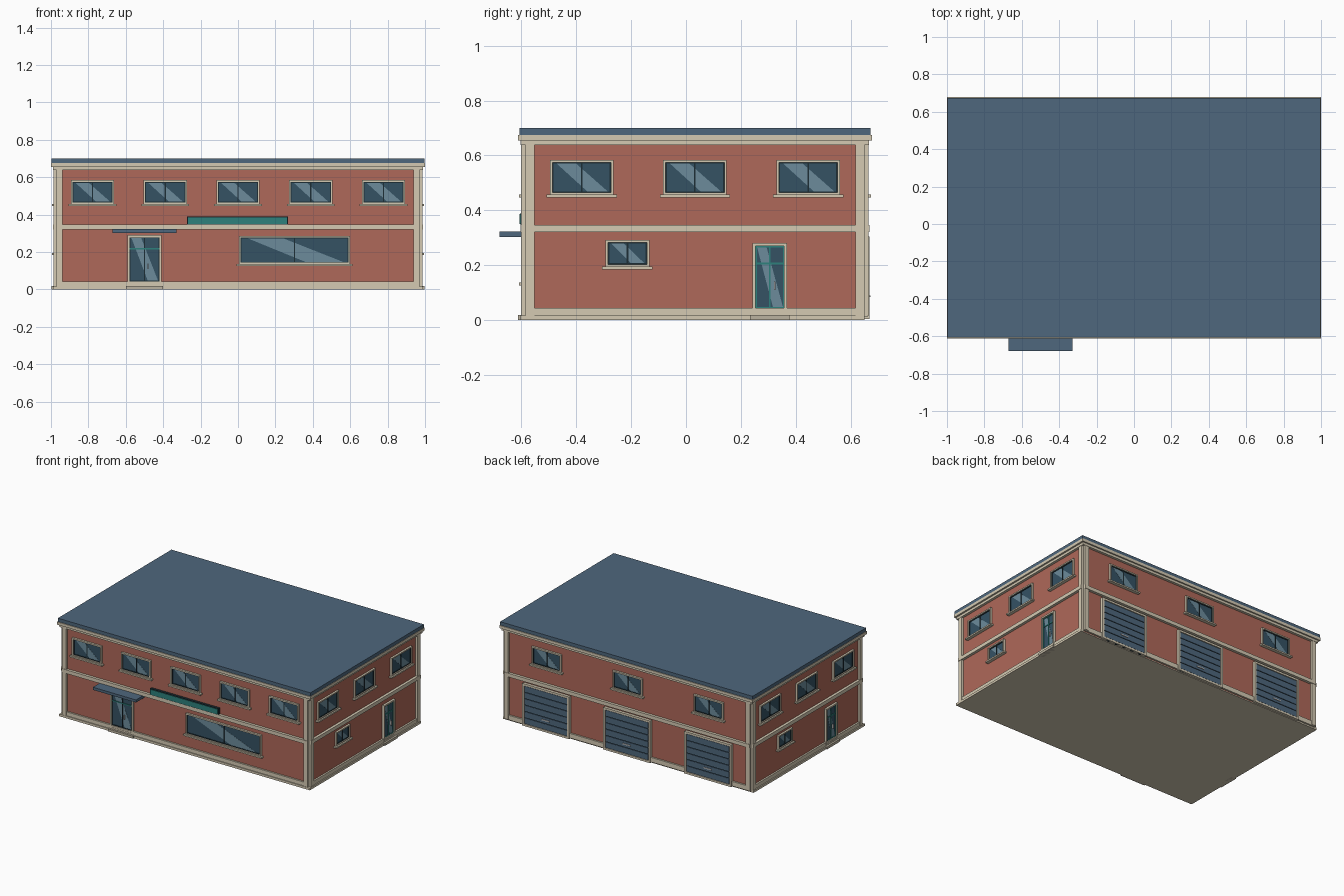
import bpy, bmesh
from mathutils import Vector

if "Cube" in bpy.data.objects:
    bpy.data.objects.remove(bpy.data.objects["Cube"])

COL = {
    "brick": (0.43, 0.14, 0.10), "cream": (0.66, 0.59, 0.45), "slate": (0.077, 0.136, 0.205),
    "glass": (0.035, 0.085, 0.127), "glint": (0.15, 0.26, 0.33), "teal": (0.026, 0.22, 0.20),
    "dark": (0.012, 0.027, 0.035), "metal": (0.55, 0.57, 0.55), "stone": (0.50, 0.45, 0.35),
}
MAT = {}
for key, c in COL.items():
    MAT[key] = bpy.data.materials.new(key)
    MAT[key].diffuse_color = (*c, 1)

# Wall body extents, and a local frame (origin, along, outward) for each facade
X, Y0, Y1 = 0.97, -0.585, 0.65
YC, YH = (Y0 + Y1) / 2, (Y1 - Y0) / 2
SIDES = {
    "front": (Vector((0, Y0, 0)), Vector((1, 0, 0)), Vector((0, -1, 0)), X),
    "right": (Vector((X, YC, 0)), Vector((0, 1, 0)), Vector((1, 0, 0)), YH),
    "back": (Vector((0, Y1, 0)), Vector((-1, 0, 0)), Vector((0, 1, 0)), X),
    "left": (Vector((-X, YC, 0)), Vector((0, -1, 0)), Vector((-1, 0, 0)), YH),
}


def rect(u0, u1, z0, z1):
    return [(u0, z0), (u1, z0), (u1, z1), (u0, z1)]


def build(name, side, parts):
    """Extrude facade outlines (points, inner depth, outer depth, colour) into one object."""
    o, u, n, _ = SIDES[side]
    bm = bmesh.new()
    me = bpy.data.meshes.new(name)
    slots = []
    for pts, d0, d1, col in parts:
        if col not in slots:
            slots.append(col)
            me.materials.append(MAT[col])
        a, b = [[bm.verts.new(o + u * p + n * d + Vector((0, 0, z))) for p, z in pts] for d in (d0, d1)]
        k = len(pts)
        faces = [bm.faces.new(a[::-1]), bm.faces.new(b)]
        faces += [bm.faces.new((a[i], a[(i + 1) % k], b[(i + 1) % k], b[i])) for i in range(k)]
        for f in faces:
            f.material_index = slots.index(col)
    bmesh.ops.recalc_face_normals(bm, faces=bm.faces)
    bm.to_mesh(me)
    bm.free()
    ob = bpy.data.objects.new(name, me)
    bpy.context.collection.objects.link(ob)
    return ob


def block(name, x0, x1, y0, y1, z0, z1, col):
    return build(name, "front", [(rect(x0, x1, z0, z1), Y0 - y1, Y0 - y0, col)])


def border(u0, u1, z0, z1, t, d, col):
    return [(rect(u0, u0 + t, z0, z1), -0.005, d, col), (rect(u1 - t, u1, z0, z1), -0.005, d, col),
            (rect(u0 + t, u1 - t, z1 - t, z1), -0.005, d, col),
            (rect(u0 + t, u1 - t, z0, z0 + t), -0.005, d, col)]


def glazing(u0, u1, z0, z1, sash):
    """Pane with a slanted reflection, sash border and centre mullion."""
    w, c = u1 - u0, (u0 + u1) / 2
    shine = [(u0 + 0.62 * w, z0), (u0 + 0.97 * w, z0), (u0 + 0.38 * w, z1), (u0 + 0.05 * w, z1)]
    return ([(rect(u0, u1, z0, z1), -0.005, 0.004, "glass"), (shine, 0.003, 0.005, "glint")]
            + border(u0, u1, z0, z1, 0.005, 0.008, sash)
            + [(rect(c - 0.003, c + 0.003, z0, z1), 0, 0.008, sash)])


def window(name, side, c, w, z0, z1):
    u0, u1, t = c - w / 2, c + w / 2, 0.009
    parts = border(u0, u1, z0, z1, t, 0.014, "cream")
    parts += glazing(u0 + t, u1 - t, z0 + t, z1 - t, "dark")
    parts += [(rect(u0 - 0.012, u1 + 0.012, z0 - 0.008, z0 + 0.002), -0.005, 0.024, "cream")]
    build(name, side, parts)


def door(name, side, c, w, z1, sash, zt):
    u0, u1, t, z0 = c - w / 2, c + w / 2, 0.011, 0.02
    parts = border(u0, u1, z0, z1, t, 0.016, "cream")
    parts += glazing(u0 + t, u1 - t, 0.043, z1 - t, sash)
    parts += [(rect(u0 + t, u1 - t, z0, 0.043), -0.005, 0.014, "cream"),
              (rect(u0 + t, u1 - t, zt, zt + 0.007), 0, 0.009, "teal"),
              (rect(c + 0.016, c + 0.021, 0.11, 0.14), 0, 0.016, "metal")]
    build(name, side, parts)
    build(name + "_step", side, [(rect(u0 - 0.009, u1 + 0.009, 0, 0.018), -0.01, 0.027, "stone")])


def garage(name, c):
    u0, u1, z1, t, rows = c - 0.185, c + 0.185, 0.305, 0.014, 6
    parts = border(u0, u1, 0.004, z1, t, 0.02, "cream")
    parts += [(rect(u0 + t, u1 - t, 0.004, z1 - t), -0.005, 0.013, "dark")]
    h = (z1 - t - 0.018) / rows
    for i in range(rows):
        z = 0.018 + i * h
        parts.append((rect(u0 + t + 0.003, u1 - t - 0.003, z + 0.003, z + h - 0.003), 0.01, 0.017, "slate"))
    parts.append((rect(c - 0.03, c + 0.03, 0.083, 0.09), 0.01, 0.022, "metal"))
    build(name, "back", parts)


# Main mass, plinth, cornice and flat roof
block("brick_walls", -X, X, Y0, Y1, 0.005, 0.655, "brick")
block("plinth", -0.99, 0.99, -0.603, Y1, 0, 0.016, "cream")
block("cornice", -1, 1, -0.613, 0.678, 0.655, 0.675, "cream")
block("flat_roof", -0.997, 0.997, -0.608, 0.673, 0.675, 0.70, "slate")

# Corner piers and horizontal bands on every facade
for s, (_, _, _, hw) in SIDES.items():
    for tag, k in (("a", -1), ("b", 1)):
        lo, hi = sorted((k * hw, k * (hw - 0.032)))
        build(f"{s}_corner_pier_{tag}", s, [(rect(lo, hi, 0.015, 0.655), -0.01, 0.016, "cream")])
    build(f"{s}_base_band", s, [(rect(-hw, hw, 0.01, 0.043), -0.01, 0.012, "cream")])
    build(f"{s}_floor_band", s, [(rect(-hw, hw, 0.32, 0.346), -0.01, 0.019, "cream")])
    build(f"{s}_upper_band", s, [(rect(-hw - 0.018, hw + 0.018, 0.638, 0.656), -0.01, 0.018, "cream")])

# Upper floor windows
for s, count, gap in (("front", 5, 0.389), ("back", 3, 0.64), ("right", 3, 0.413), ("left", 3, 0.413)):
    for i in range(count):
        window(f"{s}_upper_window_{i + 1}", s, (i - (count - 1) / 2) * gap, 0.232, 0.455, 0.584)

# Ground floor openings
window("shop_window", "front", 0.302, 0.594, 0.134, 0.286)
door("front_door", "front", -0.5, 0.18, 0.29, "dark", 0.215)
for s in ("right", "left"):
    window(f"{s}_small_window", s, -0.246, 0.16, 0.193, 0.292)
    door(f"{s}_side_door", s, 0.273, 0.127, 0.28, "teal", 0.203)
for i in range(3):
    garage(f"loading_door_{i + 1}", (i - 1) * 0.64)

# Entrance canopy and blank sign board
block("entrance_canopy", -0.67, -0.33, -0.68, Y0, 0.303, 0.322, "slate")
build("sign_board", "front", [(rect(-0.272, 0.268, 0.346, 0.39), -0.005, 0.018, "dark"),
                              (rect(-0.267, 0.263, 0.350, 0.386), 0, 0.022, "teal")])

for m in bpy.data.materials:
    if m.users and not m.is_grease_pencil:
        m.use_nodes = True
        m.node_tree.nodes["Principled BSDF"].inputs["Base Color"].default_value = m.diffuse_color
